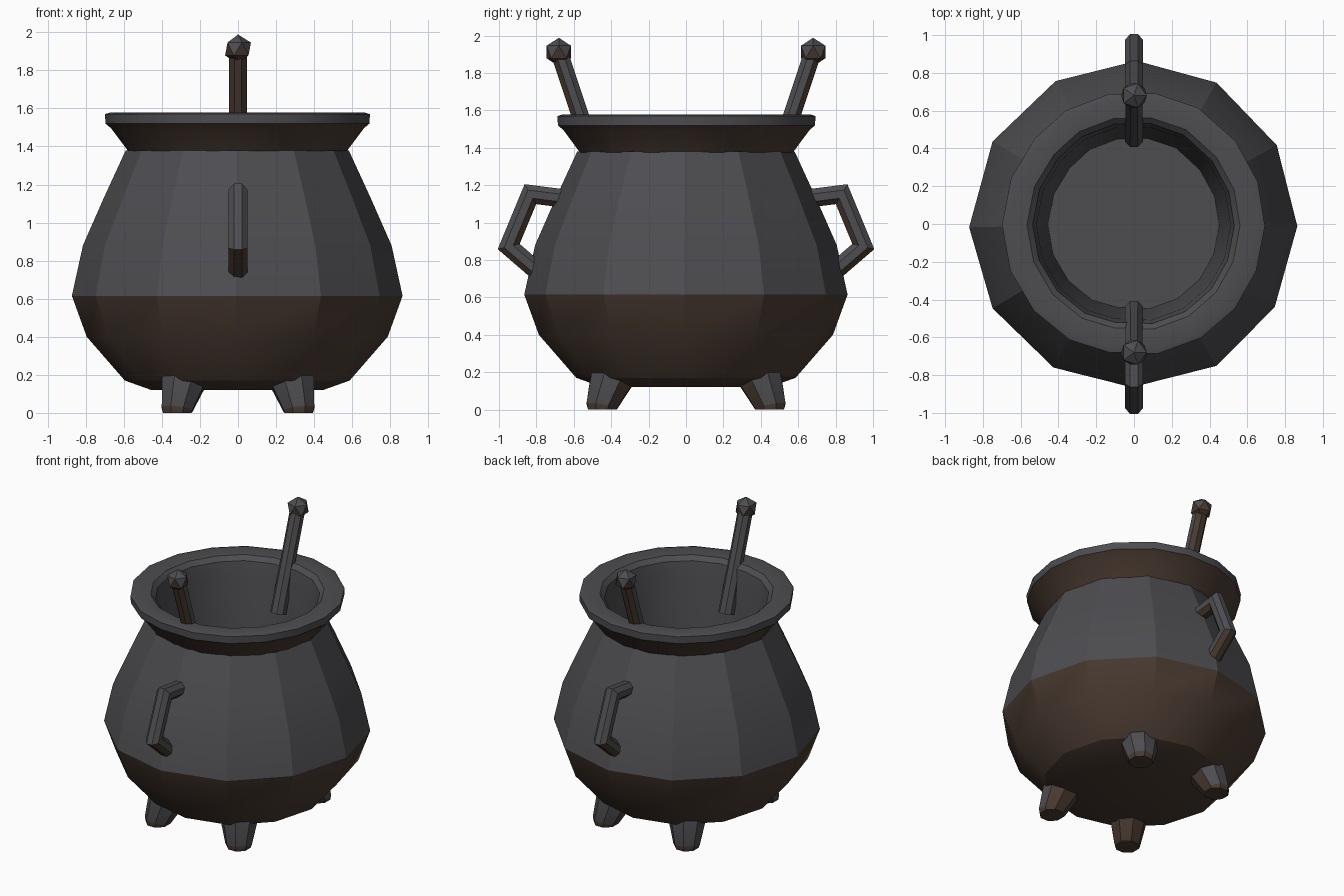
import bpy, bmesh, math, random
from mathutils import Vector, Matrix

if "Cube" in bpy.data.objects:
    bpy.data.objects.remove(bpy.data.objects["Cube"])

random.seed(4)


def material(name, rgb):
    m = bpy.data.materials.new(name)
    m.diffuse_color = (*rgb, 1)
    m.use_nodes = True
    m.node_tree.nodes["Principled BSDF"].inputs["Base Color"].default_value = m.diffuse_color
    return m


IRON = material("dark_iron", (0.075, 0.074, 0.082))
RUST = material("brown_underside", (0.066, 0.042, 0.030))


def finish(bm, name, angle=20):
    """Colour faces turned downward brown, the rest iron grey."""
    bmesh.ops.recalc_face_normals(bm, faces=bm.faces)
    for f in bm.faces:
        f.normal_update()
        f.material_index = 1 if f.normal.z < -0.12 else 0
    me = bpy.data.meshes.new(name)
    bm.to_mesh(me)
    bm.free()
    me.materials.append(IRON)
    me.materials.append(RUST)
    ob = bpy.data.objects.new(name, me)
    bpy.context.collection.objects.link(ob)
    bpy.ops.object.select_all(action='DESELECT')
    ob.select_set(True)
    bpy.context.view_layer.objects.active = ob
    bpy.ops.object.shade_smooth_by_angle(angle=math.radians(angle))
    return ob


def bridge(bm, rings, cap_start=True, cap_end=True):
    n = len(rings[0])
    for a, b in zip(rings, rings[1:]):
        for i in range(n):
            j = (i + 1) % n
            bm.faces.new((a[i], a[j], b[j], b[i]))
    if cap_start:
        bm.faces.new(rings[0][::-1])
    if cap_end:
        bm.faces.new(rings[-1])


def lathe(name, profile, sides, wobble, cap_start, cap_end, angle):
    bm = bmesh.new()
    rings = []
    swing = [random.uniform(-1, 1) * wobble for _ in range(sides)]
    for r, z in profile:
        ring = []
        for i in range(sides):
            a = math.tau * i / sides + swing[i] * 2
            rr = r + swing[i] * 0.5
            ring.append(bm.verts.new((rr * math.cos(a), rr * math.sin(a), z)))
        rings.append(ring)
    bridge(bm, rings, cap_start, cap_end)
    return finish(bm, name, angle)


def tube(name, path, radii, sides, angle=25):
    """Sweep a polygon along a path with mitred corners."""
    bm = bmesh.new()
    pts = [Vector(p) for p in path]
    rings = []
    for k, p in enumerate(pts):
        d0 = (p - pts[k - 1]).normalized() if k else None
        d1 = (pts[k + 1] - p).normalized() if k < len(pts) - 1 else None
        t = ((d0 or d1) + (d1 or d0)).normalized()
        stretch = 1 / t.dot(d0 or d1)
        u = Vector((1, 0, 0))
        u = (u - t * u.dot(t)).normalized()
        v = t.cross(u) * stretch
        ring = []
        for i in range(sides):
            a = math.tau * (i + 0.5) / sides
            ring.append(bm.verts.new(p + radii[k] * (u * math.cos(a) + v * math.sin(a))))
        rings.append(ring)
    bridge(bm, rings)
    return finish(bm, name, angle)


# pot body: twelve-sided belly
lathe("pot_body", [(0.45, 0.12), (0.59, 0.17), (0.79, 0.40), (0.868, 0.615),
                   (0.81, 0.88), (0.70, 1.13), (0.585, 1.38)],
      12, 0.012, True, False, 25)

# flared rim, lip and inside wall with floor
lathe("rim_and_inside", [(0.575, 1.375), (0.665, 1.495), (0.695, 1.52), (0.697, 1.57),
                         (0.67, 1.578), (0.565, 1.57), (0.535, 1.54), (0.515, 1.42),
                         (0.455, 0.40)],
      18, 0.012, False, True, 25)

for s, side in ((-1, "front"), (1, "back")):
    # bent side handle
    tube(side + "_handle", [(0, s * 0.58, 1.12), (0, s * 0.832, 1.152),
                            (0, s * 0.948, 0.872), (0, s * 0.76, 0.71)],
         [0.053] * 4, 8)
    # stirring stick leaning on the rim, with a knob
    tube(side + "_stick", [(0, s * 0.455, 1.24), (0, s * 0.565, 1.57), (0, s * 0.675, 1.90)],
         [0.053, 0.05, 0.05], 8)
    bm = bmesh.new()
    bmesh.ops.create_icosphere(bm, subdivisions=1, radius=0.076,
                               matrix=Matrix.Translation((0, s * 0.68, 1.912)))
    finish(bm, side + "_stick_knob", 20)
    # stubby splayed feet
    for t, hand in ((-1, "left"), (1, "right")):
        tube(f"{side}_{hand}_foot", [(t * 0.27, s * 0.37, 0.26), (t * 0.285, s * 0.395, 0.17),
                                     (t * 0.32, s * 0.45, 0.02), (t * 0.32, s * 0.45, 0.0)],
             [0.14, 0.125, 0.088, 0.08], 8)
